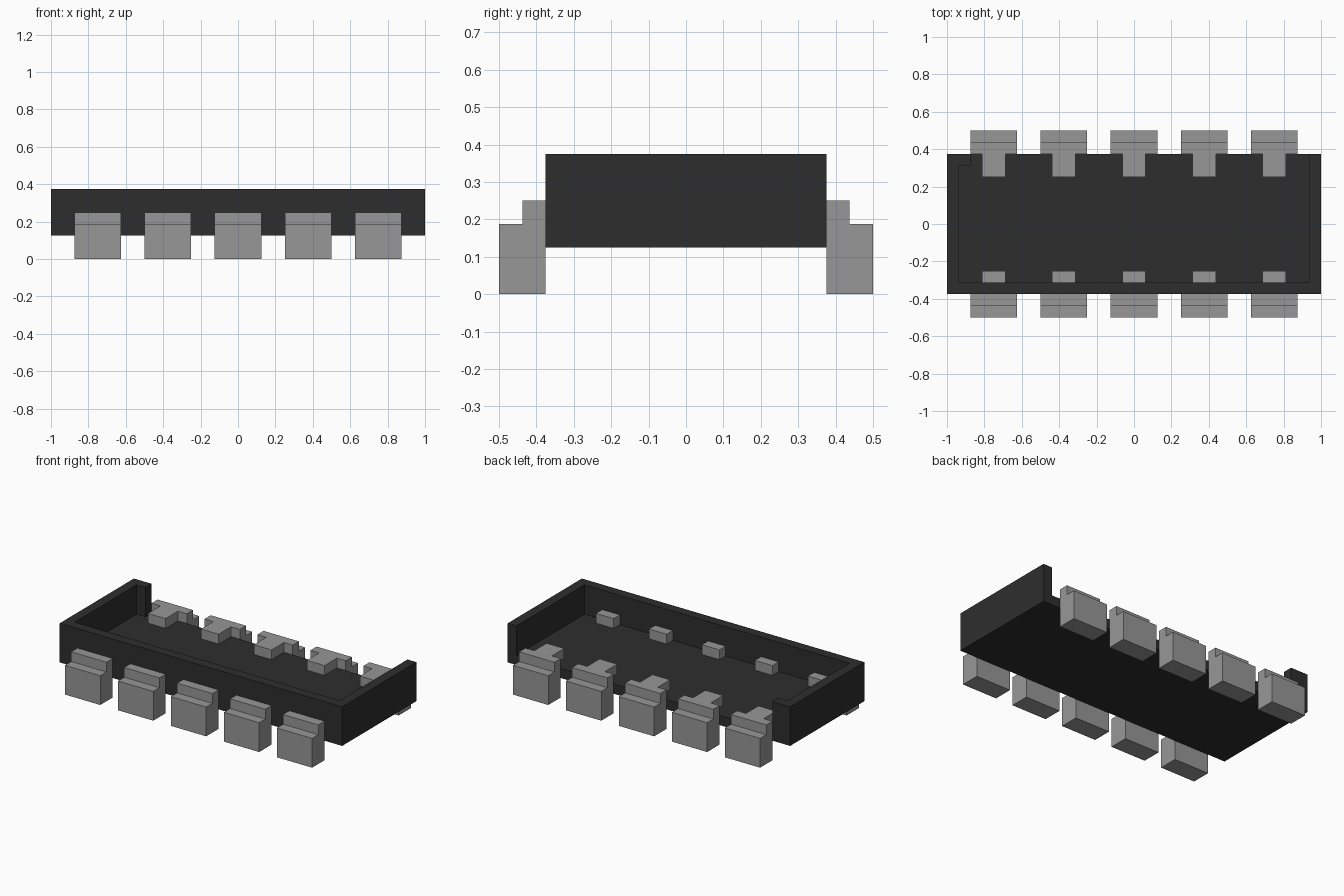
import bpy
import bmesh
from mathutils import Matrix

cube = bpy.data.objects.get("Cube")
if cube:
    bpy.data.objects.remove(cube, do_unlink=True)


def make_material(name, value):
    mat = bpy.data.materials.new(name)
    mat.use_nodes = True
    colour = (value, value, value, 1.0)
    mat.diffuse_color = colour
    mat.node_tree.nodes["Principled BSDF"].inputs["Base Color"].default_value = colour
    return mat


charcoal = make_material("charcoal", 0.027)
grey = make_material("mid grey", 0.31)


def prism(name, points, offset, mat, matrix=Matrix()):
    """Extrude a flat outline along offset, then place it with matrix."""
    bm = bmesh.new()
    face = bm.faces.new([bm.verts.new(p) for p in points])
    out = bmesh.ops.extrude_face_region(bm, geom=[face], use_keep_orig=True)
    verts = [v for v in out["geom"] if isinstance(v, bmesh.types.BMVert)]
    bmesh.ops.translate(bm, verts=verts, vec=offset)
    bmesh.ops.transform(bm, matrix=matrix, verts=bm.verts)
    bmesh.ops.recalc_face_normals(bm, faces=bm.faces)
    mesh = bpy.data.meshes.new(name)
    bm.to_mesh(mesh)
    bm.free()
    mesh.materials.append(mat)
    obj = bpy.data.objects.new(name, mesh)
    bpy.context.collection.objects.link(obj)
    return obj


U = 0.0625            # wall thickness and step size
X, Y = 1.0, 6 * U     # half size of the tray
BOTTOM, FLOOR, RIM = 2 * U, 3 * U, 6 * U

# Tray floor
prism("tray_floor", [(-X, -Y, BOTTOM), (X, -Y, BOTTOM), (X, Y, BOTTOM), (-X, Y, BOTTOM)],
      (0, 0, FLOOR - BOTTOM), charcoal)

# Walls on three sides, with a short return at the back right corner
wall_plan = [(-X, -Y), (X, -Y), (X, Y), (X - U, Y), (X - U, U - Y), (U - X, U - Y),
             (U - X, Y - U), (2 * U - X, Y - U), (2 * U - X, Y), (-X, Y)]
prism("tray_walls", [(x, y, FLOOR) for x, y in wall_plan], (0, 0, RIM - FLOOR), charcoal)

# Stepped feet with pegs reaching over the floor, five along each long side
foot_profile = [(6 * U, 0), (8 * U, 0), (8 * U, 3 * U), (7 * U, 3 * U), (7 * U, 4 * U), (6 * U, 4 * U)]
peg_profile = [(4 * U, 3 * U), (6 * U, 3 * U), (6 * U, 4 * U), (4 * U, 4 * U)]
for side, sign in (("front", -1), ("back", 1)):
    for i in range(5):
        place = Matrix.Translation((0.375 * (i - 2), 0, 0)) @ Matrix.Diagonal((1, sign, 1, 1))
        for part, profile, half in (("foot", foot_profile, 2 * U), ("peg", peg_profile, U)):
            prism(f"{side}_{part}_{i + 1}", [(-half, y, z) for y, z in profile],
                  (2 * half, 0, 0), grey, place)
